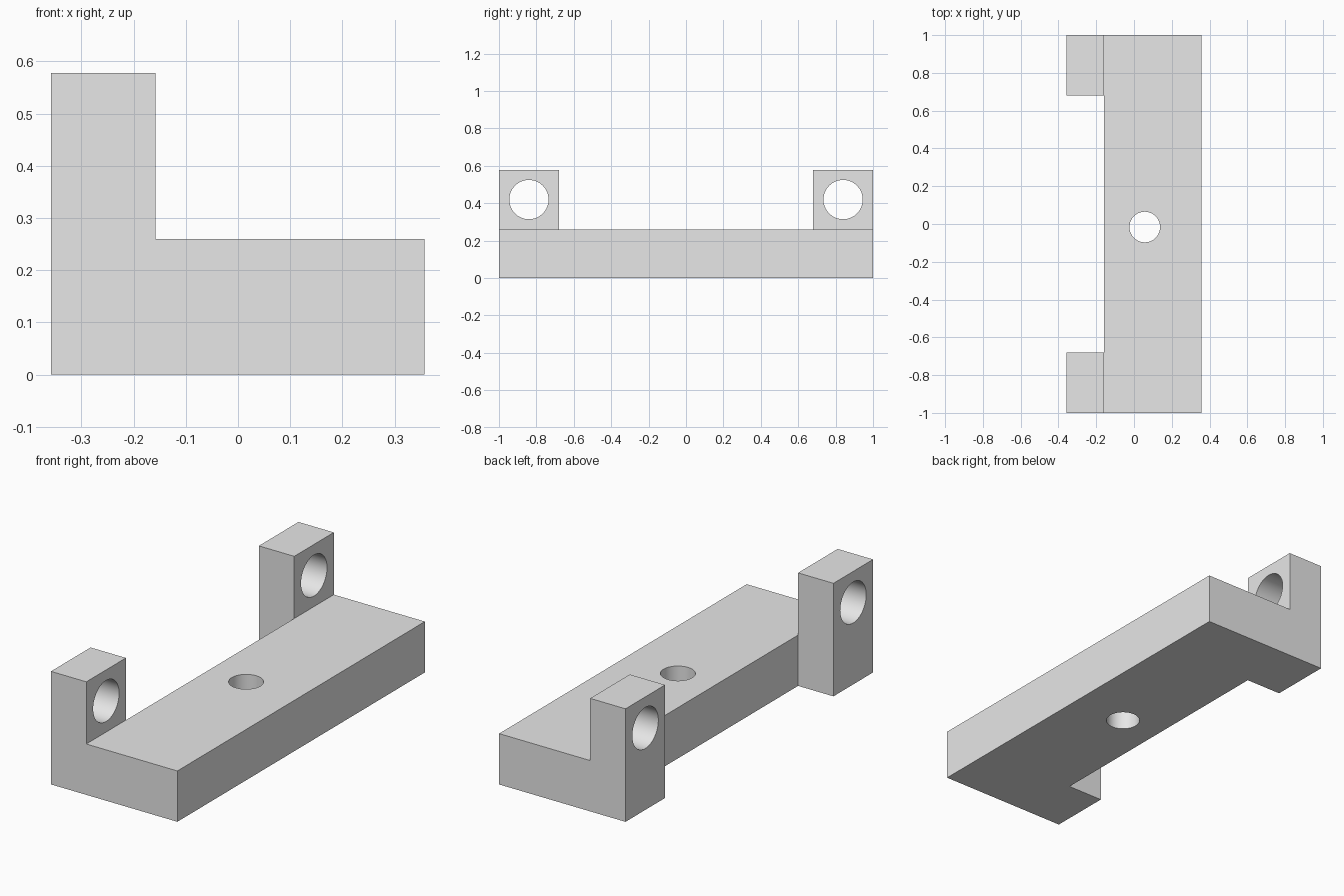
import bpy, bmesh, math

if "Cube" in bpy.data.objects:
    bpy.data.objects.remove(bpy.data.objects["Cube"], do_unlink=True)

# Main dimensions
BACK_X, STEP_X, FRONT_X = -0.358, -0.158, 0.357
LUG_Y, END_Y = 0.68, 1.0
BASE_Z, LUG_Z = 0.26, 0.578

grey = bpy.data.materials.new("plain grey")
grey.use_nodes = True
grey.diffuse_color = (0.8, 0.8, 0.8, 1)
grey.node_tree.nodes["Principled BSDF"].inputs["Base Color"].default_value = (0.8, 0.8, 0.8, 1)


def raise_faces(bm, faces, height):
    """Extrude a group of faces upward and return the new top faces."""
    result = bmesh.ops.extrude_face_region(bm, geom=faces)["geom"]
    verts = [g for g in result if isinstance(g, bmesh.types.BMVert)]
    bmesh.ops.translate(bm, verts=verts, vec=(0, 0, height))
    return [g for g in result if isinstance(g, bmesh.types.BMFace)]


def drill(target, location, radius, depth, rotation=(0, 0, 0)):
    """Cut a round hole through the target."""
    bpy.ops.mesh.primitive_cylinder_add(vertices=64, radius=radius, depth=depth,
                                        location=location, rotation=rotation)
    cutter = bpy.context.object
    cutter.name = "hole_cutter"
    cutter.hide_render = True
    cutter.data.materials.append(grey)
    mod = target.modifiers.new("hole", 'BOOLEAN')
    mod.operation, mod.solver, mod.object = 'DIFFERENCE', 'EXACT', cutter
    bpy.context.view_layer.objects.active = target
    bpy.ops.object.modifier_apply(modifier=mod.name)
    bpy.data.objects.remove(cutter, do_unlink=True)


# Plan of the bracket: a long strip with a square tab at each end
bm = bmesh.new()
rows = [-END_Y, -LUG_Y, LUG_Y, END_Y]
grid = [[bm.verts.new((x, y, 0)) for x in (BACK_X, STEP_X, FRONT_X)] for y in rows]
for low, high in zip(grid, grid[1:]):
    bm.faces.new((low[1], low[2], high[2], high[1]))
for i in (0, 2):
    low, high = grid[i], grid[i + 1]
    bm.faces.new((low[0], low[1], high[1], high[0]))

# Thicken the plate, then raise the two lugs
top = raise_faces(bm, bm.faces[:], BASE_Z)
raise_faces(bm, [f for f in top if f.calc_center_median().x < STEP_X], LUG_Z - BASE_Z)
# Remove the old lug footprints left inside, if any
inner = [f for f in bm.faces if abs(f.calc_center_median().z - BASE_Z) < 1e-4
         and f.calc_center_median().x < STEP_X]
if inner:
    bmesh.ops.delete(bm, geom=inner, context='FACES_ONLY')
bmesh.ops.recalc_face_normals(bm, faces=bm.faces[:])
bmesh.ops.dissolve_limit(bm, angle_limit=math.radians(1),
                         verts=bm.verts[:], edges=bm.edges[:])
mesh = bpy.data.meshes.new("bracket")
bm.to_mesh(mesh)
bm.free()
mesh.materials.append(grey)
bracket = bpy.data.objects.new("bracket", mesh)
bpy.context.collection.objects.link(bracket)

# Mounting hole in the plate and a cross hole in each lug
drill(bracket, (0.057, -0.016, BASE_Z / 2), 0.081, 0.6)
for side in (-1, 1):
    drill(bracket, ((BACK_X + STEP_X) / 2, side * 0.84, 0.419), 0.105, 0.4,
          (0, math.pi / 2, 0))

# Smooth hole walls, sharp box edges
bpy.ops.object.select_all(action='DESELECT')
bracket.select_set(True)
bpy.context.view_layer.objects.active = bracket
bpy.ops.object.shade_smooth_by_angle(angle=math.radians(30))
